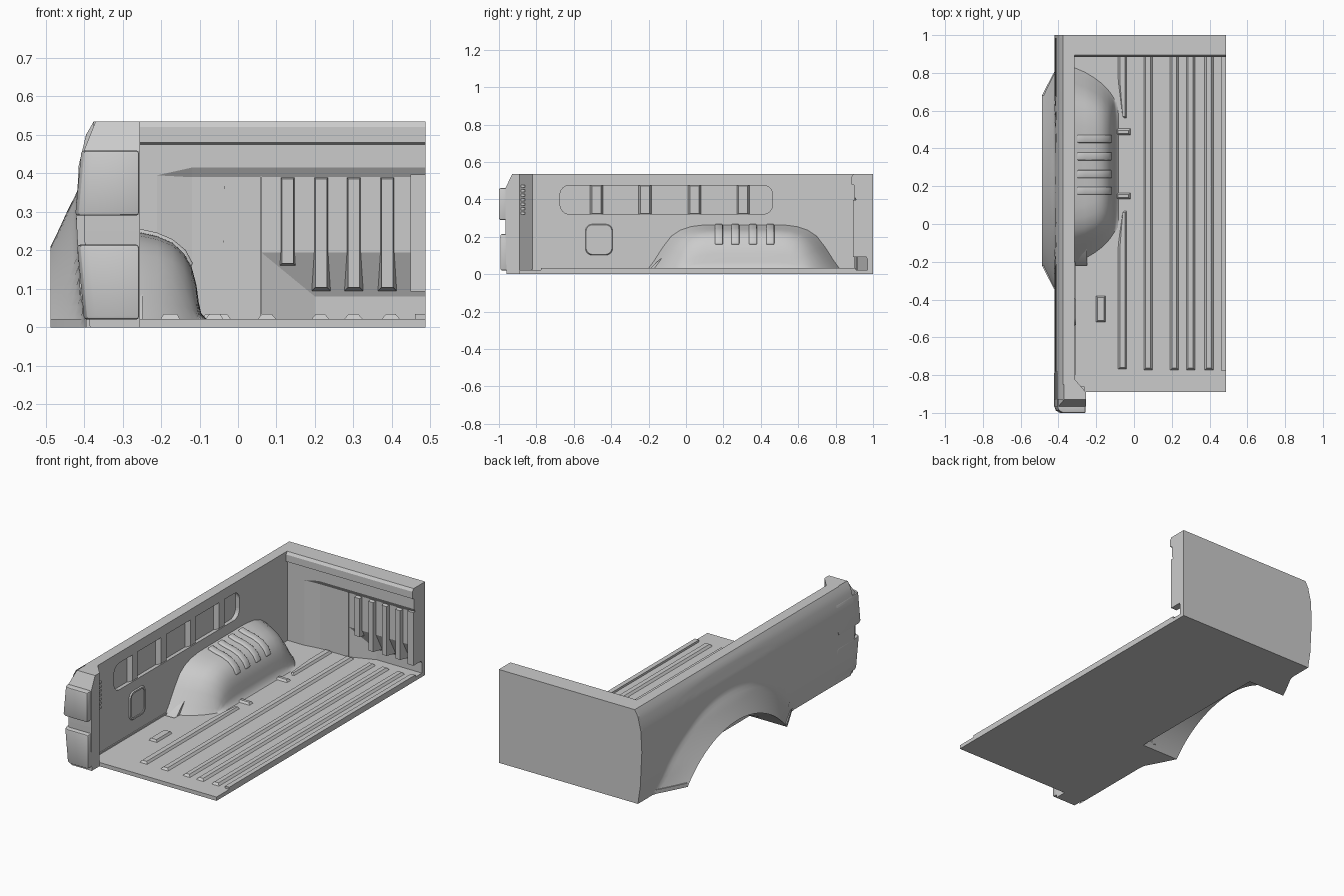
import bpy, bmesh, math

if "Cube" in bpy.data.objects:
    bpy.data.objects.remove(bpy.data.objects["Cube"])

CY, CZ, R = 0.23, -0.377, 0.587           # wheel arch circle in the y/z plane
HALF = math.sqrt(R * R - CZ * CZ)         # half width of the arch at z = 0
SKIN = [(0, -.395), (.1, -.41), (.3, -.42), (.42, -.414), (.5, -.395), (.535, -.375)]


def finish(name, bm, smooth=None, bevel=0):
    bmesh.ops.recalc_face_normals(bm, faces=bm.faces)
    me = bpy.data.meshes.new(name)
    bm.to_mesh(me)
    bm.free()
    ob = bpy.data.objects.new(name, me)
    bpy.context.collection.objects.link(ob)
    bpy.ops.object.select_all(action='DESELECT')
    ob.select_set(True)
    bpy.context.view_layer.objects.active = ob
    if bevel:
        m = ob.modifiers.new("Bevel", 'BEVEL')
        m.width, m.segments = bevel, 2
        bpy.ops.object.modifier_apply(modifier=m.name)
    if smooth:
        bpy.ops.object.shade_smooth_by_angle(angle=math.radians(smooth))
    return ob


def loft(name, sections, closed=True, caps=True, **kw):
    bm = bmesh.new()
    rows = [[bm.verts.new(p) for p in s] for s in sections]
    n = len(rows[0])
    for a, b in zip(rows, rows[1:]):
        for k in range(n if closed else n - 1):
            j = (k + 1) % n
            bm.faces.new((a[k], a[j], b[k]))
            bm.faces.new((a[j], b[j], b[k]))
    if caps:
        bm.faces.new(rows[0])
        bm.faces.new(rows[-1])
    return finish(name, bm, **kw)


def prism(name, pts, axis, lo, hi, inset=0, **kw):
    """Extrude a 2D outline along an axis; the far end may be inset."""
    place = {'x': lambda p, d: (d, p[0], p[1]),
             'y': lambda p, d: (p[0], d, p[1]),
             'z': lambda p, d: (p[0], p[1], d)}[axis]
    cx, cy = (sum(p[i] for p in pts) / len(pts) for i in (0, 1))
    top = [(p[0] - math.copysign(inset, p[0] - cx),
            p[1] - math.copysign(inset, p[1] - cy)) for p in pts]
    return loft(name, [[place(p, lo) for p in pts], [place(p, hi) for p in top]], **kw)


def rect(a0, a1, b0, b1):
    return [(a0, b0), (a1, b0), (a1, b1), (a0, b1)]


def rounded(a0, a1, b0, b1, r, n=6):
    out = []
    for q, (cx, cy) in enumerate([(a1 - r, b1 - r), (a0 + r, b1 - r), (a0 + r, b0 + r), (a1 - r, b0 + r)]):
        for i in range(n + 1):
            t = math.pi / 2 * (q + i / n)
            out.append((cx + r * math.cos(t), cy + r * math.sin(t)))
    return out


def carve(ob, cutter):
    m = ob.modifiers.new("Cut", 'BOOLEAN')
    m.operation, m.solver, m.object = 'DIFFERENCE', 'EXACT', cutter
    bpy.context.view_layer.objects.active = ob
    bpy.ops.object.modifier_apply(modifier=m.name)
    bpy.data.objects.remove(cutter)


def lin(a, b, n):
    return [a + (b - a) * i / n for i in range(n + 1)]


def arch_z(y):
    return max(0, math.sqrt(max(0, R * R - (y - CY) ** 2)) + CZ)


def skin_x(y, z):
    for (z0, x0), (z1, x1) in zip(SKIN, SKIN[1:]):
        if z <= z1 + 1e-6:
            base = x0 + (x1 - x0) * (z - z0) / (z1 - z0)
            break
    f = min(1, max(0, (.73 - math.hypot(y - CY, z - CZ)) / (.73 - R)))
    return base + (-.487 - base) * f


# outer body side with flared wheel arch
A0, A1 = CY - HALF, CY + HALF
arc_ys = [CY - HALF * math.cos(math.pi * i / 36) for i in range(37)]
ys = lin(-.93, A0, 20)[:-1] + arc_ys + lin(A1, 1, 12)[1:]
loft("outer_side_panel", [[(skin_x(y, z), y, z) for z in lin(arch_z(y), .535, 20)] for y in ys],
     closed=False, caps=False, smooth=25)

# wheel arch liner
arc = [(y, arch_z(y)) for y in arc_ys]
loft("arch_liner", [[(x, y, z) for y, z in arc] for x in (-.487, -.25)],
     closed=False, caps=False, smooth=30)
prism("arch_liner_wall", arc, 'x', -.25, -.248)

# floor with wheel notch
edge = [(skin_x(y, 0), y) for y in lin(.99, A1, 14)] + [(-.25, A1), (-.25, A0)] \
     + [(skin_x(y, 0), y) for y in lin(A0, -.89, 20)]
prism("bed_floor", [(.487, -.89), (.487, .99)] + edge, 'z', 0, .022)

# floor ribs
for x0, x1 in [(.05, .1), (.19, .238), (.275, .325), (.372, .422)]:
    prism("floor_rib", rect(x0, x1, -.775, .91), 'z', .02, .034, .012)
prism("floor_rib_edge", [(.46, -.775), (.487, -.775), (.487, .91), (.46, .91)], 'z', .02, .034)
prism("floor_rib_short_front", [(-.085, -.77), (-.037, -.77), (-.037, .07), (-.05, .07), (-.085, -.12)],
      'z', .02, .034, .01)
prism("floor_rib_short_rear", [(-.085, .91), (-.037, .91), (-.037, .56), (-.05, .56), (-.085, .77)],
      'z', .02, .034, .01)
for y in (.13, .47):
    prism("floor_crossbar", rect(-.095, -.018, y, y + .036), 'z', .02, .034, .01)
prism("floor_pad", rect(-.202, -.15, -.52, -.38), 'z', .02, .034, .008)

# inner side wall with recessed panel and access hatch
wall = prism("inner_side_wall", [(-.85, .535), (-.85, 0)] + arc + [(.95, 0), (.95, .535)], 'x', -.375, -.315)
carve(wall, prism("cut", rounded(-.68, .47, .315, .482, .05), 'x', -.345, -.30, -.01))
hatch = prism("hatch_rim", rounded(-.54, -.39, .1, .27, .035), 'x', -.32, -.308, .006)
carve(hatch, prism("cut", rounded(-.525, -.405, .115, .255, .028), 'x', -.313, -.30))
for y in (-.515, -.255, .01, .27):
    prism("side_wall_rib", rect(y, y + .072, .312, .485), 'x', -.35, -.318, .012)
prism("side_wall_sill", [(-.86, .02), (-.2, .02), (-.2, .03), (-.8, .03)], 'x', -.32, -.309)

# wheel house: rounded dome lofted across the bed
half = [(-1, 0), (-.93, .2), (-.84, .5), (-.75, .75), (-.66, .88), (-.55, .96), (-.42, .995), (-.3, 1)]
prof = half + [(-a, b) for a, b in reversed(half)]
STN = [(-.318, .52, .245), (-.26, .495, .228), (-.21, .465, .217), (-.17, .435, .2), (-.14, .405, .172),
       (-.12, .38, .135), (-.108, .362, .09), (-.102, .355, .045), (-.095, .355, .015), (-.08, .365, 0)]
loft("wheel_house", [[(x, .31 + a * u, .02 + h * v) for u, v in prof] for x, a, h in STN],
     closed=False, caps=False, smooth=50)
strip = [(x + (.004 if h < .19 else 0), h + .029) for x, a, h in STN[:6]]
strip[0] = (-.3, .27)
for y in (.155, .243, .337, .43):
    prism("wheel_house_rib", strip + [(-.15, .13), (-.3, .2)], 'y', y, y + .042, bevel=.006, smooth=50)


# headboard: stations of (x, lower face y, foot y, ledge z)
def board(x, yl, yf, zl):
    return [(x, y, z) for y, z in [
        (1, 0), (yf, 0), (yf, .08), (yl, .195), (yl, .39), (.9, zl), (.9, .475), (.885, .48),
        (.885, .52), (.895, .535), (1, .535)]]


head = loft("headboard", [board(-.375, .9, .9, .4), board(-.21, .9, .9, .395), board(-.12, .915, .915, .415),
                          board(.06, .915, .915, .415), board(.2, .915, .97, .415), board(.487, .915, .97, .415)])
slot = prism("headboard_slot_rim", rounded(-.063, -.01, .21, .375, .025), 'y', .93, .906, .004)
carve(slot, prism("cut", rounded(-.05, -.023, .225, .36, .013), 'y', .912, .89))
prism("headboard_panel_edge", rect(.058, .063, .02, .392), 'y', .93, .911)
for i, x in enumerate((.103, .19, .275, .362)):
    prism("headboard_rib", rect(x, x + .052, .155 if i == 0 else .093, .397), 'y', .975, .894, .011)
prism("headboard_rib_edge", [(.448, .093), (.487, .093), (.487, .397), (.448, .397)], 'y', .975, .894)
prism("headboard_back", [(x, z) for z, x in SKIN] + [(.487, .535), (.487, 0)], 'y', .985, 1)

# rear corner pillar
loft("corner_pillar", [[(x, y, z), (-.255, y, z), (-.255, -.89, z), (-.315, -.82, z), (x, -.82, z)]
                       for z, x, y in [(0, -.385, -.96), (.25, -.4, -.965), (.46, -.4, -.965), (.535, -.37, -.93)]])
for i in range(7):
    z = .32 + i * .024
    prism("pillar_slat", rect(-.893, -.86, z, z + .012), 'x', -.3, -.262)


# wrap-around tail lamps
def lamp(name, z0, x0, z1, x1, front):
    loft(name, [[(x, -.78, z), (x, front + .035, z), (x + .008, front + .012, z), (x + .03, front, z),
                 (-.257, front, z), (-.257, -.945, z), (-.375, -.935, z), (-.375, -.78, z)]
                for z, x in ((z0, x0), (z1, x1))], bevel=.008, smooth=30)


lamp("tail_lamp_upper", .29, -.423, .46, -.407, -1)
lamp("tail_lamp_lower", .02, -.4, .215, -.418, -.992)
